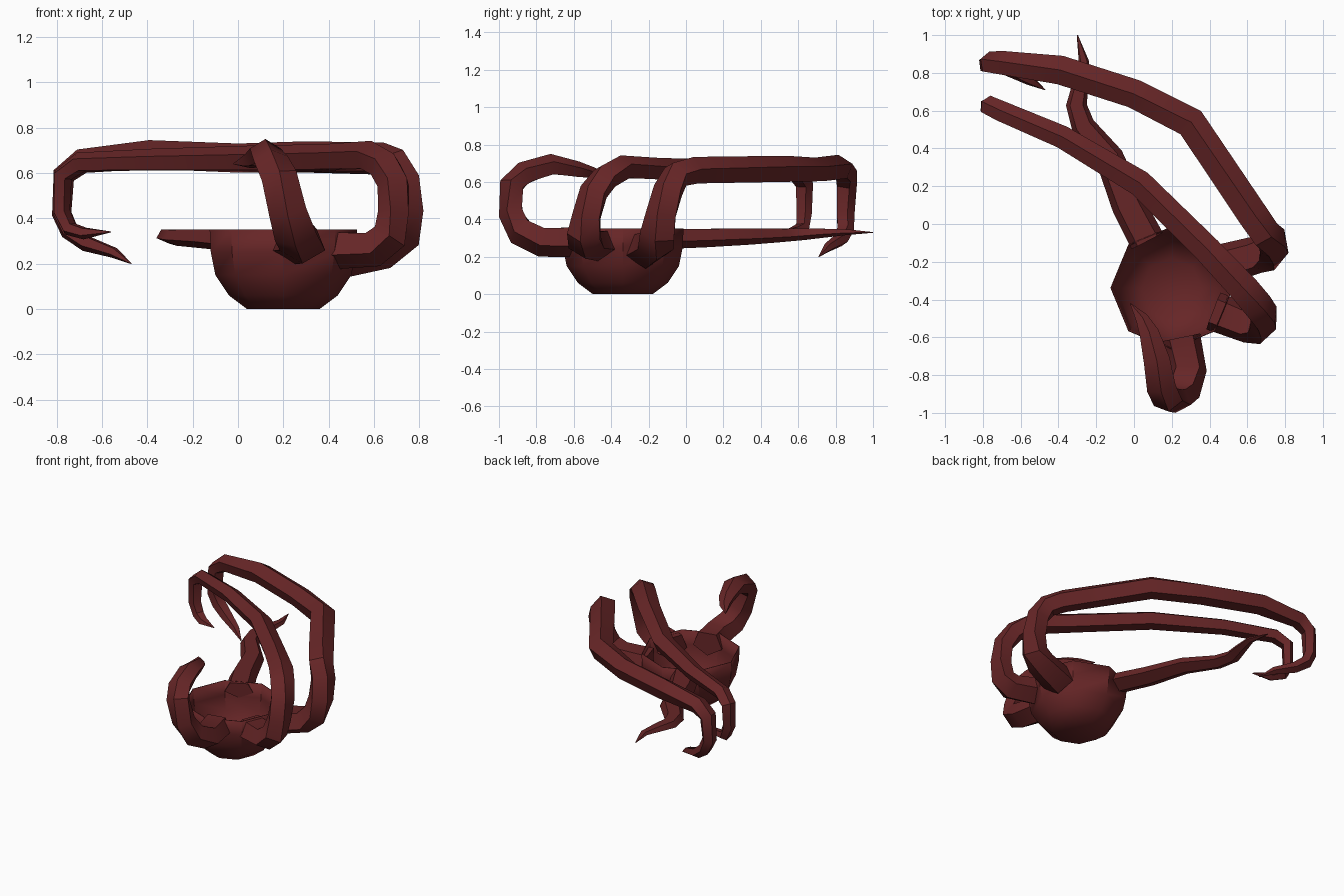
import bpy, bmesh, math
from mathutils import Vector

red = bpy.data.materials.new("dark red")
red.diffuse_color = (0.135, 0.019, 0.02, 1)


def finish(bm, name):
    bmesh.ops.recalc_face_normals(bm, faces=bm.faces[:])
    me = bpy.data.meshes.new(name)
    bm.to_mesh(me)
    bm.free()
    me.materials.append(red)
    me.shade_smooth()
    me.set_sharp_from_angle(angle=math.radians(40))
    ob = bpy.data.objects.new(name, me)
    bpy.context.collection.objects.link(ob)
    return ob


def skin(bm, rings, cap_start=True, cap_end=True):
    vs = [[bm.verts.new(p) for p in r] for r in rings]
    n = len(vs[0])
    for a, b in zip(vs, vs[1:]):
        for i in range(n):
            j = (i + 1) % n
            bm.faces.new((a[i], a[j], b[j], b[i]))
    if cap_start:
        bm.faces.new(vs[0])
    if cap_end:
        bm.faces.new(vs[-1])


# open eight-sided bowl
bm = bmesh.new()
profile = [(0.16, 0), (0.24, 0.06), (0.3, 0.15), (0.32, 0.25), (0.325, 0.35)]
skin(bm, [[(0.2 + r * math.cos(k * math.pi / 4), -0.338 + r * math.sin(k * math.pi / 4), z)
           for k in range(8)] for r, z in profile], cap_end=False)
bowl = finish(bm, "bowl_body")
shell = bowl.modifiers.new("shell", 'SOLIDIFY')
shell.thickness = 0.006
shell.offset = -1


def tentacle(name, path, out, wide):
    """Five-sided tapering arm; its ridge faces away from the curl."""
    pts = [Vector(p[:3]) for p in path]
    rings = []
    for i, p in enumerate(pts):
        d0 = (p - pts[max(i - 1, 0)]).normalized()
        d1 = (pts[min(i + 1, len(pts) - 1)] - p).normalized()
        t = (d0 + d1).normalized()
        # outward guess: horizontal at mid height, vertical above and below
        s = max(-1, min(1, (p.z - 0.48) / 0.19))
        sign = 1 if i < len(pts) * 0.55 else -1
        g = Vector((out[0], out[1], 0)) * math.sqrt(1 - s * s) * sign + Vector((0, 0, s))
        n = (g - t * g.dot(t)).normalized()
        b = t.cross(n) * wide
        r = path[i][3]
        rings.append([p + r * (n * math.cos(a) + b * math.sin(a))
                      for a in (2 * math.pi * k / 5 for k in range(5))])
    bm = bmesh.new()
    skin(bm, rings)
    finish(bm, name)


# straight flattened arm at the back
tentacle("back_tentacle", [
    (0.07, -0.09, 0.30, 0.058), (-0.03, 0.1, 0.305, 0.055), (-0.13, 0.35, 0.312, 0.047),
    (-0.27, 0.52, 0.318, 0.039), (-0.305, 0.63, 0.323, 0.034), (-0.285, 0.73, 0.328, 0.027),
    (-0.265, 0.86, 0.333, 0.017), (-0.3, 1.0, 0.33, 0.002)], (0, 0), 1.7)

# short curled arm at the front
tentacle("front_tentacle", [
    (0.25, -0.6, 0.285, 0.088), (0.285, -0.77, 0.285, 0.086), (0.255, -0.88, 0.335, 0.082),
    (0.22, -0.93, 0.43, 0.072), (0.18, -0.93, 0.58, 0.069), (0.145, -0.86, 0.645, 0.067),
    (0.12, -0.72, 0.69, 0.06), (0.08, -0.58, 0.665, 0.045), (0.04, -0.5, 0.65, 0.03),
    (-0.02, -0.42, 0.64, 0.002)], (0, -1), 1.22)

# two long arms arching over to the back left
tentacle("right_tentacle", [
    (0.42, -0.46, 0.265, 0.09), (0.60, -0.53, 0.27, 0.085), (0.67, -0.54, 0.32, 0.08),
    (0.69, -0.525, 0.42, 0.07), (0.69, -0.49, 0.55, 0.07), (0.65, -0.43, 0.63, 0.07),
    (0.58, -0.34, 0.675, 0.068), (0.39, -0.14, 0.665, 0.063), (0.03, 0.215, 0.66, 0.06),
    (-0.38, 0.46, 0.655, 0.052), (-0.70, 0.595, 0.645, 0.047), (-0.775, 0.63, 0.59, 0.043),
    (-0.78, 0.63, 0.43, 0.037), (-0.745, 0.62, 0.355, 0.034), (-0.68, 0.58, 0.335, 0.028),
    (-0.56, 0.53, 0.34, 0.002)], (0.85, -0.52), 1.22)

tentacle("back_right_tentacle", [
    (0.45, -0.22, 0.235, 0.1), (0.64, -0.165, 0.265, 0.09), (0.725, -0.15, 0.325, 0.085),
    (0.745, -0.125, 0.43, 0.078), (0.735, -0.09, 0.56, 0.076), (0.69, -0.05, 0.64, 0.075),
    (0.63, 0.04, 0.66, 0.075), (0.30, 0.535, 0.665, 0.075), (0.0, 0.69, 0.66, 0.07),
    (-0.39, 0.815, 0.675, 0.07), (-0.69, 0.85, 0.65, 0.058), (-0.77, 0.855, 0.59, 0.052),
    (-0.78, 0.85, 0.42, 0.045), (-0.745, 0.85, 0.345, 0.043), (-0.67, 0.825, 0.29, 0.037),
    (-0.55, 0.76, 0.25, 0.025), (-0.47, 0.71, 0.2, 0.002)], (0.9, -0.43), 1.15)
